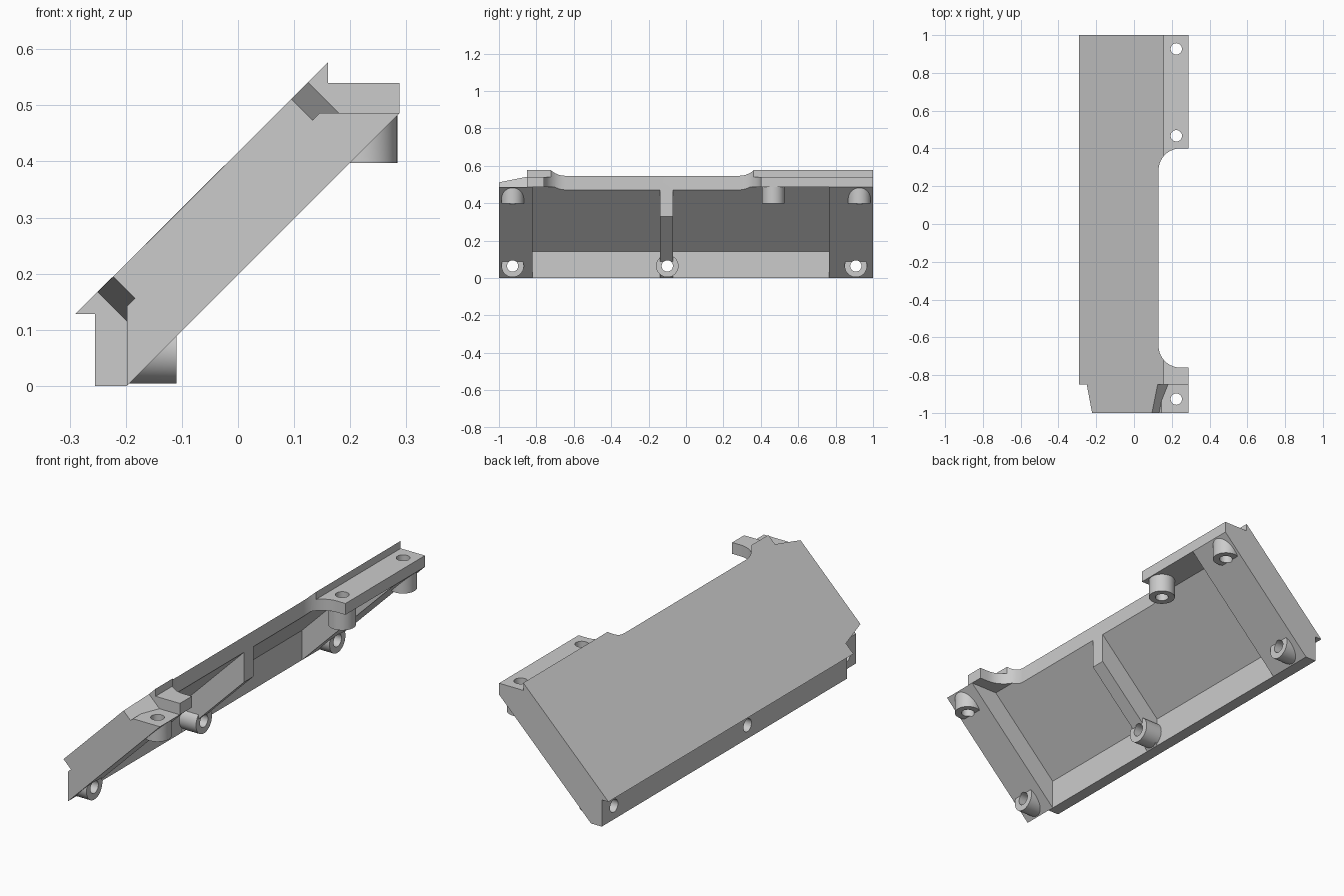
import bpy, bmesh, math
from mathutils import Vector, Matrix

cube = bpy.data.objects.get("Cube")
if cube:
    bpy.data.objects.remove(cube, do_unlink=True)


def make_object(name, bm):
    bmesh.ops.recalc_face_normals(bm, faces=bm.faces)
    mesh = bpy.data.meshes.new(name)
    bm.to_mesh(mesh)
    bm.free()
    obj = bpy.data.objects.new(name, mesh)
    bpy.context.collection.objects.link(obj)
    return obj


def loft(name, start, end):
    """Solid between two matching outlines of 3D points."""
    bm = bmesh.new()
    a = [bm.verts.new(p) for p in start]
    b = [bm.verts.new(p) for p in end]
    bm.faces.new(a)
    bm.faces.new(b[::-1])
    for i in range(len(a)):
        j = (i + 1) % len(a)
        bm.faces.new((a[i], b[i], b[j], a[j]))
    return make_object(name, bm)


def prism_y(name, outline, y0, y1):
    return loft(name, [(x, y0, z) for x, z in outline], [(x, y1, z) for x, z in outline])


def cylinder(name, start, end, radius):
    start, end = Vector(start), Vector(end)
    axis = end - start
    turn = axis.to_track_quat('Z', 'Y').to_matrix().to_4x4()
    bm = bmesh.new()
    bmesh.ops.create_cone(bm, cap_ends=True, segments=40, radius1=radius, radius2=radius,
                          depth=axis.length,
                          matrix=Matrix.Translation((start + end) / 2) @ turn)
    return make_object(name, bm)


def combine(target, tool, operation):
    """Apply a boolean and discard the tool."""
    mod = target.modifiers.new("bool", 'BOOLEAN')
    mod.operation, mod.solver, mod.object = operation, 'EXACT', tool
    bpy.ops.object.select_all(action='DESELECT')
    bpy.context.view_layer.objects.active = target
    target.select_set(True)
    bpy.ops.object.modifier_apply(modifier=mod.name)
    bpy.data.objects.remove(tool, do_unlink=True)


# Sloped panel with a lower wall and an upper flange
panel = prism_y("mounting_bracket", [
    (-.255, 0), (-.255, .128), (-.29, .128), (.16, .576), (.16, .54),
    (.288, .54), (.288, .486), (.145, .486), (-.198, .142), (-.198, 0)], -.85, 1)

# Long rounded opening in the upper flange
r, edge, y_low, y_high = .115, .13, -.76, .40
arc = [math.radians(a) for a in range(0, 91, 9)]
opening = [(.4, y_low)]
opening += [(edge + r - r * math.sin(a), y_low + r - r * math.cos(a)) for a in arc]
opening += [(edge + r - r * math.cos(a), y_high - r + r * math.sin(a)) for a in arc]
opening += [(.4, y_high)]
combine(panel, loft("opening_cutter", [(x, y, .3) for x, y in opening],
                    [(x, y, .8) for x, y in opening]), 'DIFFERENCE')


# Tapered front end of the panel
def taper_section(y, low, high, depth=.054):
    (x0, z0), (x1, z1) = low, high
    return [(x0, y, z0), (x1, y, z1), (x1 + depth, y, z1 - depth), (x0 + depth, y, z0 - depth)]


combine(panel, loft("tapered_end",
                    taper_section(-1, (-.222, .195), (.095, .511)),
                    taper_section(-.85, (-.25, .167), (.125, .541))), 'UNION')

# Solid end blocks and the middle rib
block = [(-.198, 0), (.288, .486), (.145, .486), (-.198, .142)]
rib = [(-.198, 0), (.13, .328), (.13, .471), (-.198, .142)]
for name, outline, y0, y1 in (("front_block", block, -1, -.82),
                              ("back_block", block, .765, 1),
                              ("middle_rib", rib, -.14, -.07)):
    combine(panel, prism_y(name, outline, y0, y1), 'UNION')

# Screw bosses: upper ones hang down, lower ones point sideways
upper = [(-.927, .484), (.467, .5), (.927, .5)]
lower = [(-.927, -.194), (-.1, -.21), (.908, -.21)]
for y, top in upper:
    combine(panel, cylinder("upper_boss", (.224, y, .397), (.224, y, top), .06), 'UNION')
for y, base in lower:
    combine(panel, cylinder("lower_boss", (base, y, .064), (-.11, y, .064), .06), 'UNION')

# Screw holes
for y, _ in upper:
    combine(panel, cylinder("upper_hole", (.224, y, .3), (.224, y, .7), .03), 'DIFFERENCE')
for y, _ in lower:
    combine(panel, cylinder("lower_hole", (-.4, y, .064), (-.05, y, .064), .03), 'DIFFERENCE')

# Plain grey finish
grey = bpy.data.materials.new("light_grey")
grey.use_nodes = True
colour = (.6, .6, .6, 1)
grey.diffuse_color = colour
grey.node_tree.nodes["Principled BSDF"].inputs["Base Color"].default_value = colour
panel.data.materials.clear()
panel.data.materials.append(grey)
bpy.ops.object.select_all(action='DESELECT')
panel.select_set(True)
bpy.context.view_layer.objects.active = panel
bpy.ops.object.shade_smooth_by_angle(angle=math.radians(30))
